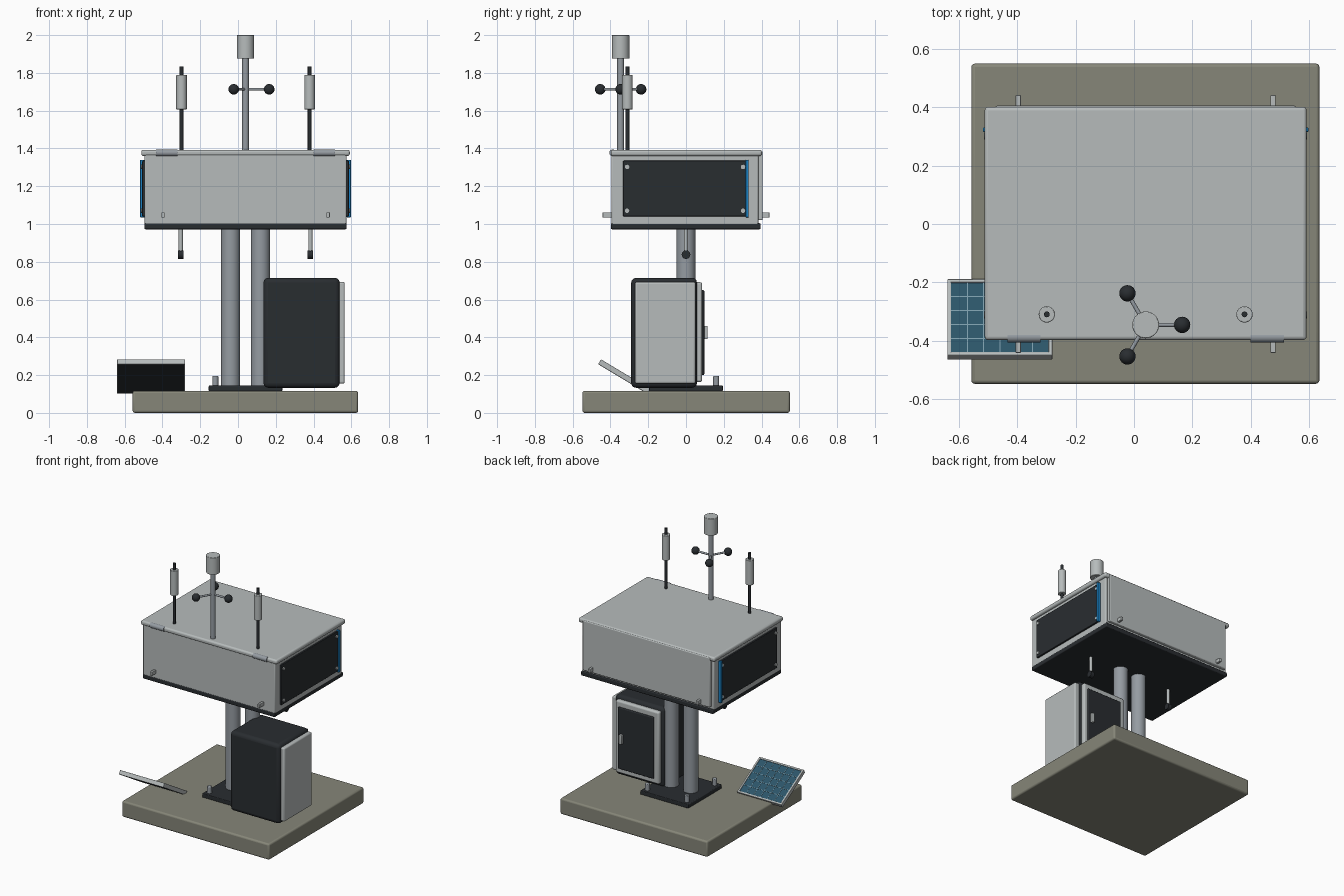
import bpy, math
from mathutils import Vector

if "Cube" in bpy.data.objects:
    bpy.data.objects.remove(bpy.data.objects["Cube"])


def mat(name, r, g, b):
    m = bpy.data.materials.new(name)
    m.diffuse_color = (r, g, b, 1)
    m.use_nodes = True
    m.node_tree.nodes["Principled BSDF"].inputs["Base Color"].default_value = m.diffuse_color
    return m


LIGHT = mat("light_grey", 0.47, 0.50, 0.50)
METAL = mat("metal", 0.30, 0.33, 0.36)
DARK = mat("charcoal", 0.022, 0.026, 0.03)
STONE = mat("concrete", 0.24, 0.24, 0.19)
BLUE = mat("blue", 0.01, 0.22, 0.55)
CELL = mat("solar_cell", 0.025, 0.09, 0.14)
GRID = mat("cell_line", 0.2, 0.33, 0.4)


def finish(o, name, m):
    o.name = name
    o.data.materials.append(m)
    bpy.ops.object.shade_smooth_by_angle(angle=math.radians(35))
    return o


# box from min/max ranges, with optional rounded edges
def box(name, x, y, z, m, bevel=0.0):
    bpy.ops.mesh.primitive_cube_add(size=1)
    o = bpy.context.object
    o.location = [(a + b) / 2 for a, b in (x, y, z)]
    o.scale = [b - a for a, b in (x, y, z)]
    bpy.ops.object.transform_apply(location=False, rotation=False, scale=True)
    finish(o, name, m)
    if bevel:
        b = o.modifiers.new("bevel", 'BEVEL')
        b.width, b.segments = bevel, 3
    return o


# cylinder between two points
def rod(name, a, b, r, m, sides=24, bevel=0.0):
    a, b = Vector(a), Vector(b)
    bpy.ops.mesh.primitive_cylinder_add(vertices=sides, radius=r, depth=(b - a).length, location=(a + b) / 2)
    o = bpy.context.object
    o.rotation_euler = (b - a).to_track_quat('Z', 'Y').to_euler()
    finish(o, name, m)
    if bevel:
        v = o.modifiers.new("bevel", 'BEVEL')
        v.width, v.segments, v.limit_method = bevel, 2, 'ANGLE'
    return o


CX = 0.04  # centre line of the station

# concrete slab, foot plate, anchor bolts and posts
box("concrete_slab", (-0.558, 0.636), (-0.548, 0.55), (0, 0.117), STONE, 0.012)
box("foot_plate", (CX - 0.195, CX + 0.195), (-0.195, 0.195), (0.115, 0.145), DARK, 0.005)
for sx in (-1, 1):
    for sy in (-1, 1):
        x, y = CX + sx * 0.16, sy * 0.16
        rod("anchor_bolt", (x, y, 0.14), (x, y, 0.195), 0.016, METAL, 12, 0.004)
    x = CX + sx * 0.079
    rod("post", (x, 0, 0.14), (x, 0, 0.98), 0.05, METAL, 32)

# main housing
box("housing_body", (-0.495, 0.575), (-0.395, 0.383), (0.995, 1.37), LIGHT, 0.008)
box("housing_floor", (-0.495, 0.575), (-0.397, 0.395), (0.972, 1.004), DARK, 0.006)
box("housing_lid", (-0.512, 0.592), (-0.398, 0.402), (1.36, 1.393), LIGHT, 0.012)
box("back_panel", (-0.475, 0.555), (0.378, 0.406), (1.02, 1.385), LIGHT, 0.006)

# side panels with blue strips and screws
for s in (-1, 1):
    def span(a, b):
        return tuple(sorted((CX + s * a, CX + s * b)))
    box("side_panel", span(0.53, 0.547), (-0.333, 0.323), (1.04, 1.335), DARK, 0.004)
    box("blue_strip", span(0.535, 0.558), (0.316, 0.331), (1.035, 1.34), BLUE, 0.003)
    for y in (-0.312, 0.302):
        for z in (1.07, 1.302):
            rod("panel_screw", (CX + s * 0.54, y, z), (CX + s * 0.554, y, z), 0.012, LIGHT, 12)
    # lid hinges
    hx = CX + s * 0.417
    rod("lid_hinge", (hx - 0.057, -0.388, 1.377), (hx + 0.057, -0.388, 1.377), 0.018, METAL, 20)
    # latch tabs front and back
    tx = CX + s * 0.437
    for y in ((-0.442, -0.38), (0.37, 0.442)):
        box("latch_tab", (tx - 0.009, tx + 0.009), y, (1.034, 1.062), LIGHT, 0.003)
    # probes below
    px = CX + s * 0.343
    rod("probe_rod", (px, 0, 0.84), (px, 0, 0.98), 0.011, LIGHT, 16)
    rod("probe_tip", (px - 0.015, 0, 0.838), (px + 0.015, 0, 0.838), 0.023, DARK, 20)
    # antennas above
    ax = CX + s * 0.339
    rod("antenna_rod", (ax, -0.31, 1.385), (ax, -0.31, 1.835), 0.01, DARK, 16)
    rod("antenna_sleeve", (ax, -0.31, 1.607), (ax, -0.31, 1.79), 0.028, LIGHT, 24, 0.003)

# wind mast with three-cup rotor
MY, MZ = -0.346, 1.713
rod("mast", (CX, MY, 1.385), (CX, MY, 1.88), 0.018, METAL)
rod("mast_head", (CX, MY, 1.875), (CX, MY, 2.0), 0.046, LIGHT, 32, 0.003)
for i in range(3):
    t = math.radians(120 * i)
    p = (CX + 0.125 * math.cos(t), MY + 0.125 * math.sin(t), MZ)
    rod("rotor_arm", (CX, MY, MZ), p, 0.007, METAL, 12)
    bpy.ops.mesh.primitive_uv_sphere_add(segments=24, ring_count=12, radius=0.028, location=p)
    finish(bpy.context.object, "rotor_ball", DARK)

# equipment cabinet
box("cabinet_body", (0.135, 0.538), (-0.29, 0.058), (0.133, 0.715), DARK, 0.025)
box("cabinet_side_panel", (0.52, 0.565), (-0.27, 0.05), (0.155, 0.693), LIGHT, 0.01)
box("cabinet_door_frame", (0.16, 0.513), (0.045, 0.086), (0.163, 0.692), LIGHT, 0.012)
box("cabinet_door", (0.197, 0.487), (0.08, 0.097), (0.2, 0.65), DARK, 0.006)
box("cabinet_handle", (0.443, 0.467), (0.09, 0.115), (0.39, 0.46), LIGHT, 0.005)

# tilted solar panel, built flat around the origin and then turned as one
W, L = 0.36, 0.305
parts = [box("solar_backing", (-0.175, 0.175), (-0.148, 0.148), (-0.015, 0.007), DARK),
         box("solar_cells", (-0.17, 0.17), (-0.143, 0.143), (0.004, 0.011), CELL)]
for s in (-1, 1):
    x = sorted((s * (W / 2 - 0.013), s * W / 2))
    y = sorted((s * (L / 2 - 0.013), s * L / 2))
    parts.append(box("solar_frame_side", x, (-L / 2, L / 2), (-0.014, 0.015), LIGHT, 0.002))
    parts.append(box("solar_frame_end", (-W / 2, W / 2), y, (-0.014, 0.015), LIGHT, 0.002))
for i in range(1, 6):
    x = -0.167 + i * 0.334 / 6
    parts.append(box("cell_line", (x - 0.0015, x + 0.0015), (-0.14, 0.14), (0.009, 0.0125), GRID))
for i in range(1, 5):
    y = -0.14 + i * 0.28 / 5
    parts.append(box("cell_line", (-0.167, 0.167), (y - 0.0015, y + 0.0015), (0.009, 0.0125), GRID))
bpy.ops.object.empty_add(location=(-0.46, -0.327, 0.192), rotation=(math.radians(-31), 0, 0))
pivot = bpy.context.object
bpy.context.view_layer.update()
M = pivot.matrix_world.copy()
for p in parts:
    p.matrix_world = M @ p.matrix_world
bpy.data.objects.remove(pivot)
